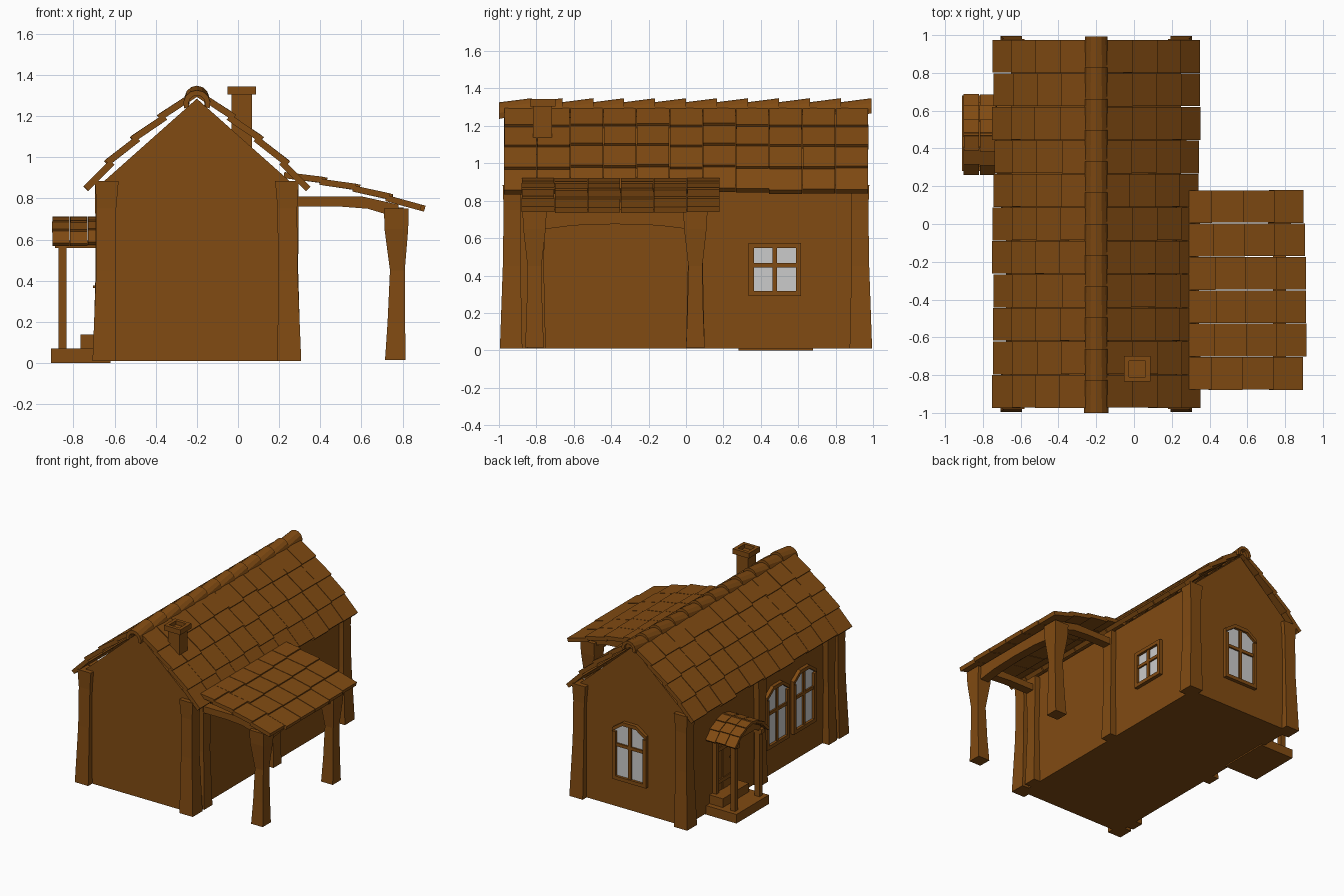
import bpy, bmesh, math, random
from mathutils import Vector

if "Cube" in bpy.data.objects:
    bpy.data.objects.remove(bpy.data.objects["Cube"])

random.seed(4)
wood = bpy.data.materials.new("brown")
wood.diffuse_color = (0.22, 0.07, 0.006, 1)
wood.use_nodes = True
wood.node_tree.nodes["Principled BSDF"].inputs["Base Color"].default_value = wood.diffuse_color
RX = -0.2          # x of the main ridge
MAP = {'x': lambda a, b, t: (t, a, b), 'y': lambda a, b, t: (a, t, b), 'z': lambda a, b, t: (a, b, t)}


def finish(bm, name, mat=wood):
    bmesh.ops.recalc_face_normals(bm, faces=bm.faces)
    me = bpy.data.meshes.new(name)
    bm.to_mesh(me)
    bm.free()
    ob = bpy.data.objects.new(name, me)
    bpy.context.collection.objects.link(ob)
    if mat:
        me.materials.append(mat)


def loft(bm, rings):
    vs = [[bm.verts.new(p) for p in r] for r in rings]
    n = len(vs[0])
    for a, b in zip(vs, vs[1:]):
        for i in range(n):
            j = (i + 1) % n
            bm.faces.new((a[i], a[j], b[j], b[i]))
    bm.faces.new(vs[0])
    bm.faces.new(vs[-1])


def prism(bm, pts, axis, lo, hi):
    loft(bm, [[MAP[axis](a, b, t) for a, b in pts] for t in (lo, hi)])


def box(bm, x0, x1, y0, y1, z0, z1):
    prism(bm, [(x0, y0), (x1, y0), (x1, y1), (x0, y1)], 'z', z0, z1)


def post(bm, secs):
    # secs: (cx, cy, z, width x, width y)
    loft(bm, [[(x + sx * w / 2, y + sy * d / 2, z) for sx, sy in ((-1, -1), (1, -1), (1, 1), (-1, 1))]
              for x, y, z, w, d in secs])


def tiles(bm, ends, axis, lo, hi, n, thick, lift, jit, mirror=None):
    """Overlapping slabs; ends are the lower edges of the rows from eave to ridge."""
    step = (hi - lo) / n
    for c in range(n):
        shift = random.uniform(-jit, jit)
        for k in range(len(ends) - 1):
            p, q = Vector(ends[k]), Vector(ends[k + 1])
            d = (q - p).normalized()
            nrm = Vector((-d.y, d.x)) if d.x > 0 else Vector((d.y, -d.x))
            s = shift + random.uniform(-jit, jit) * 0.35
            up = lift if k else 0
            a, b = p + d * s + nrm * up, q + d * min(0.02, (q - p).length * 0.15)
            quad = [a, b, b + nrm * thick, a + nrm * thick]
            if mirror is not None:
                quad = [(2 * mirror - v[0], v[1]) for v in quad]
            g = random.uniform(0.001, 0.004)
            prism(bm, quad, axis, lo + c * step + g, lo + (c + 1) * step - g * 0.5)


# Walls with gables
bm = bmesh.new()
prism(bm, [(-0.65, 0.01), (0.25, 0.01), (0.25, 0.885), (RX, 1.285), (-0.65, 0.885)], 'y', -0.945, 0.945)
finish(bm, "house_walls")

# Corner posts and wall posts
bm = bmesh.new()
for sx in (-1, 1):
    for sy in (-1, 1):
        cx = RX + sx * 0.45
        post(bm, [(cx, sy * 0.935, 0.01, 0.115, 0.12), (cx - sx * 0.008, sy * 0.932, 0.45, 0.095, 0.095),
                  (cx - sx * 0.01, sy * 0.93, 0.75, 0.095, 0.09), (cx - sx * 0.012, sy * 0.93, 0.885, 0.115, 0.1)])
    for y in (-0.8, 0.05):
        cx = RX + sx * 0.455
        post(bm, [(cx, y, 0.01, 0.1, 0.1), (cx - sx * 0.005, y, 0.45, 0.085, 0.08),
                  (cx - sx * 0.005, y, 0.87, 0.09, 0.1)])
finish(bm, "wall_posts")

# Main roof tiles, both slopes
ends = [(0.325, 0.84), (0.215, 0.95), (0.09, 1.065), (-0.04, 1.17), (-0.19, 1.285)]
bm = bmesh.new()
tiles(bm, ends, 'y', -0.975, 0.975, 11, 0.032, 0.016, 0.01)
tiles(bm, ends, 'y', -0.975, 0.975, 11, 0.032, 0.016, 0.01, RX)
finish(bm, "main_roof_tiles")

# Ridge caps: tilted half pipes
bm = bmesh.new()
angs = [math.radians(-20 + 220 * i / 8) for i in range(9)]
step = 1.985 / 12
for i in range(12):
    rings = []
    for y, r, cz in ((-1 + i * step, 0.066, 1.26), (-1 + (i + 1) * step + 0.008, 0.06, 1.288)):
        arc = [(r * math.cos(a), r * math.sin(a)) for a in angs]
        arc += [(0.62 * x, 0.62 * z) for x, z in reversed(arc)]
        rings.append([(RX + x, y, cz + z) for x, z in arc])
    loft(bm, rings)
finish(bm, "ridge_caps")

# Chimney with hollow cap
bm = bmesh.new()
box(bm, -0.032, 0.068, -0.817, -0.717, 1.03, 1.315)
for x0, x1, y0, y1 in ((-0.052, -0.026, -0.835, -0.699), (0.062, 0.088, -0.835, -0.699),
                       (-0.026, 0.062, -0.835, -0.809), (-0.026, 0.062, -0.725, -0.699)):
    box(bm, x0, x1, y0, y1, 1.305, 1.345)
finish(bm, "chimney")

# Side shelter: posts and curved beams
bm = bmesh.new()
for y in (-0.81, 0.05):
    post(bm, [(0.765, y, 0.015, 0.1, 0.1), (0.77, y, 0.2, 0.085, 0.085), (0.775, y, 0.45, 0.072, 0.075),
              (0.77, y, 0.65, 0.115, 0.12), (0.77, y, 0.75, 0.12, 0.13)])
    prism(bm, [(0.26, 0.76), (0.5, 0.76), (0.63, 0.75), (0.73, 0.72), (0.78, 0.72), (0.78, 0.77), (0.6, 0.81),
               (0.26, 0.81)], 'y', y - 0.035, y + 0.035)
prism(bm, [(-0.81, 0.65), (-0.74, 0.65), (-0.6, 0.668), (-0.38, 0.675), (-0.15, 0.668), (0.0, 0.65), (0.05, 0.65),
           (0.05, 0.755), (-0.81, 0.755)], 'x', 0.735, 0.805)
finish(bm, "shelter_frame")

bm = bmesh.new()
tiles(bm, [(0.895, 0.738), (0.735, 0.782), (0.575, 0.828), (0.415, 0.862), (0.24, 0.895)],
      'y', -0.88, 0.18, 6, 0.03, 0.012, 0.012)
finish(bm, "shelter_roof_tiles")

# Porch steps
bm = bmesh.new()
box(bm, -0.91, -0.62, 0.28, 0.68, 0.0, 0.07)
box(bm, -0.765, -0.62, 0.32, 0.64, 0.07, 0.138)
finish(bm, "porch_steps")

# Porch posts and beams
PY = 0.475
bm = bmesh.new()
for y in (PY - 0.15, PY + 0.15):
    box(bm, -0.873, -0.833, y - 0.02, y + 0.02, 0.07, 0.575)
    box(bm, -0.89, -0.64, y - 0.02, y + 0.02, 0.56, 0.595)
prism(bm, [(PY - 0.16, 0.57), (PY - 0.08, 0.61), (PY + 0.08, 0.61), (PY + 0.16, 0.57), (PY + 0.15, 0.62),
           (PY, 0.69), (PY - 0.15, 0.62)], 'x', -0.87, -0.835)
finish(bm, "porch_frame")

# Porch roof tiles, both slopes
ends = [(PY + 0.2, 0.57), (PY + 0.145, 0.625), (PY + 0.075, 0.665), (PY - 0.002, 0.69)]
bm = bmesh.new()
for m in (None, PY):
    tiles(bm, ends, 'x', -0.905, -0.645, 3, 0.02, 0.01, 0.007, m)
finish(bm, "porch_roof_tiles")

# Door with planks, frame and handle
bm = bmesh.new()
for i in range(3):
    y = PY - 0.1 + i * 0.067
    box(bm, -0.668 - 0.003 * (i % 2), -0.64, y, y + 0.064, 0.138, 0.54)
for y in (PY - 0.13, PY + 0.1):
    box(bm, -0.685, -0.64, y, y + 0.03, 0.138, 0.57)
box(bm, -0.685, -0.64, PY - 0.13, PY + 0.13, 0.54, 0.57)
for z in (0.2, 0.45):
    box(bm, -0.678, -0.66, PY - 0.1, PY + 0.1, z, z + 0.03)
finish(bm, "door")
bm = bmesh.new()
box(bm, -0.69, -0.66, PY - 0.08, PY - 0.065, 0.35, 0.385)
box(bm, -0.705, -0.688, PY - 0.085, PY - 0.03, 0.365, 0.377)
finish(bm, "door_handle")


def window(name, axis, wall, out, c, w, z0, z1, drop, split):
    """Framed window on a wall; drop is how far the top corners are cut down."""
    h, t = w / 2, 0.028

    def top(k):
        return [(c - h + k, z1 - drop - k), (c - w * 0.2, z1 - k), (c + w * 0.2, z1 - k), (c + h - k, z1 - drop - k)]
    bm = bmesh.new()
    f = (wall - out * 0.01, wall + out * 0.028)
    side = z1 - drop
    for a, b in ((c - h, c - h + t), (c + h - t, c + h)):
        prism(bm, [(a, z0), (b, z0), (b, side - t), (a, side - t)], axis, *f)
    prism(bm, [(c - h + t, z0), (c + h - t, z0), (c + h - t, z0 + t), (c - h + t, z0 + t)], axis, *f)
    o, i = top(0), top(t)
    o[0], o[3] = (c - h, side), (c + h, side)
    i[0], i[3] = (c - h, side - t), (c + h, side - t)
    for k in range(3):
        prism(bm, [o[k], o[k + 1], i[k + 1], i[k]], axis, *f)
    f = (wall - out * 0.01, wall + out * 0.02)
    prism(bm, [(c - 0.012, z0 + t), (c + 0.012, z0 + t), (c + 0.012, z1 - t), (c - 0.012, z1 - t)], axis, *f)
    prism(bm, [(c - h + t, split - 0.012), (c + h - t, split - 0.012), (c + h - t, split + 0.012),
               (c - h + t, split + 0.012)], axis, *f)
    finish(bm, name + "_frame")
    # glass pane
    bm = bmesh.new()
    q = 0.01
    prism(bm, [(c - h + q, z0 + q), (c + h - q, z0 + q)] + top(q)[::-1], axis, wall - out * 0.01, wall + out * 0.008)
    finish(bm, name + "_glass", None)


window("back_window", 'y', 0.945, 1, -0.19, 0.29, 0.23, 0.69, 0.06, 0.5)
window("left_window_a", 'x', -0.65, -1, -0.17, 0.28, 0.23, 0.7, 0.06, 0.5)
window("left_window_b", 'x', -0.65, -1, -0.5, 0.28, 0.23, 0.7, 0.06, 0.5)
window("right_window", 'x', 0.25, 1, 0.475, 0.28, 0.29, 0.575, 0.0, 0.455)
